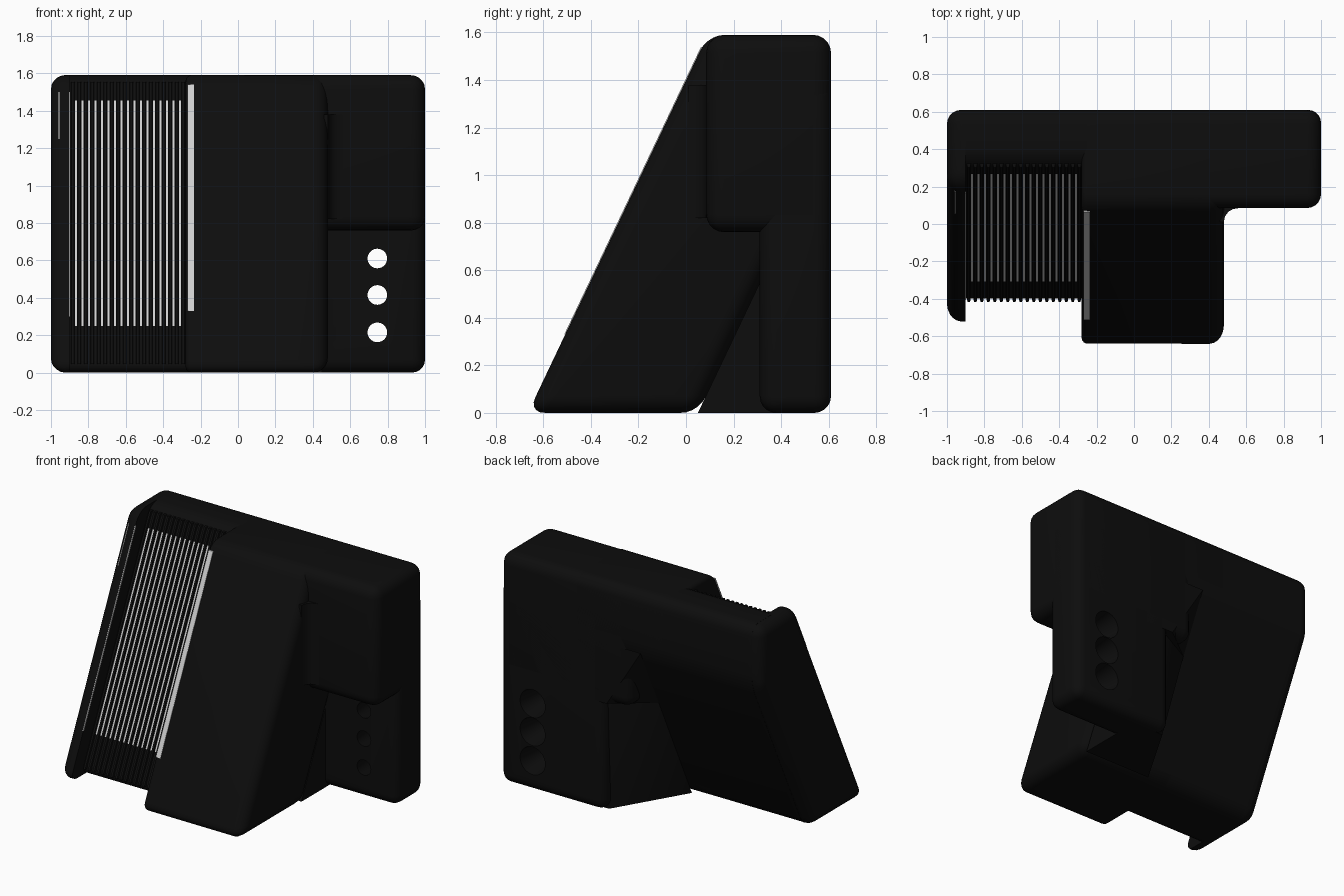
import bpy, bmesh, math
from mathutils import Matrix, Vector

if "Cube" in bpy.data.objects:
    bpy.data.objects.remove(bpy.data.objects["Cube"], do_unlink=True)

SLOPE = 0.4755      # y travelled per unit of height on the sloping faces
TOP = 1.59
BACK = 0.61


def material(name, rgb):
    m = bpy.data.materials.new(name)
    m.use_nodes = True
    col = (*rgb, 1.0)
    m.diffuse_color = col
    bsdf = next(n for n in m.node_tree.nodes if n.type == 'BSDF_PRINCIPLED')
    bsdf.inputs["Base Color"].default_value = col
    return m


black = material("matte black", (0.004, 0.004, 0.004))
light = material("light grey", (0.62, 0.62, 0.62))


def finish(bm, name, mat):
    bmesh.ops.recalc_face_normals(bm, faces=bm.faces[:])
    me = bpy.data.meshes.new(name)
    bm.to_mesh(me)
    bm.free()
    me.materials.append(mat)
    ob = bpy.data.objects.new(name, me)
    bpy.context.collection.objects.link(ob)
    return ob


def prism(name, pts, x0, x1, r, end0=None, end1=None):
    """Extrude a (y, z) profile along x, round its corners by r and its ends by end0 / end1."""
    bm = bmesh.new()
    a = [bm.verts.new((x0, y, z)) for y, z in pts]
    b = [bm.verts.new((x1, y, z)) for y, z in pts]
    bm.faces.new(a)
    bm.faces.new(b[::-1])
    n = len(pts)
    for i in range(n):
        j = (i + 1) % n
        bm.faces.new((a[i], b[i], b[j], a[j]))
    bmesh.ops.recalc_face_normals(bm, faces=bm.faces[:])

    def at(e, x):
        return all(abs(v.co.x - x) < 1e-5 for v in e.verts)

    def bevel(edges, w):
        bmesh.ops.bevel(bm, geom=edges, offset=w, offset_type='OFFSET', segments=5,
                        profile=0.5, affect='EDGES', clamp_overlap=True)

    first = [e for e in bm.edges
             if (at(e, x0) and end0 == r) or (at(e, x1) and end1 == r)
             or not (at(e, x0) or at(e, x1))]
    bevel(first, r)
    for x, w in ((x0, end0), (x1, end1)):
        if w and w != r:
            bevel([e for e in bm.edges if at(e, x)], w)
    return finish(bm, name, black)


def hull(name, pts):
    bm = bmesh.new()
    for p in pts:
        bm.verts.new(p)
    bmesh.ops.convex_hull(bm, input=bm.verts[:])
    return finish(bm, name, black)


def slope_bar(bm, x0, x1, front, back, z0, z1, inset=0.0):
    """Add a bar lying along the slope; front and back are its y at ground level."""
    v = [bm.verts.new((x, c + SLOPE * z, z)) for z in (z0, z1)
         for x, c in ((x0, back), (x0 + inset, front), (x1 - inset, front), (x1, back))]
    for idx in ((0, 1, 2, 3), (4, 5, 6, 7), (0, 1, 5, 4), (1, 2, 6, 5), (2, 3, 7, 6), (3, 0, 4, 7)):
        bm.faces.new([v[i] for i in idx])


def side_profile(front):
    """Leaning profile with the undercut back."""
    return [(front, 0), (front + SLOPE * TOP, TOP), (BACK, TOP),
            (BACK, (BACK - 0.05) / SLOPE), (0.05, 0)]


# Leaning body: side lip, grille bed and thick centre wedge
prism("side_lip", side_profile(-0.546), -1.0, -0.9, 0.075, end0=0.075)
prism("grille_bed", side_profile(-0.425), -0.93, 0.0, 0.075)
prism("centre_wedge", side_profile(-0.665), -0.28, 0.48, 0.075, end0=0.03, end1=0.075)

# Upper block beside the wedge, and the thinner panel below it
prism("upper_block", [(0.085, 0.76), (0.085, TOP), (BACK, TOP), (BACK, 0.76)],
      0.0, 1.0, 0.075, end0=0.075, end1=0.075)
panel = prism("lower_panel", [(0.31, 0), (0.31, 1.4), (BACK, 1.4), (BACK, 0)],
              0.2, 1.0, 0.07, end0=0.07, end1=0.07)

# Three flared holes through the panel
bm = bmesh.new()
for z in (0.215, 0.415, 0.61):
    m = Matrix.Translation(Vector((0.745, 0.46, z))) @ Matrix.Rotation(-math.pi / 2, 4, 'X')
    bmesh.ops.create_cone(bm, cap_ends=True, segments=40, radius1=0.051, radius2=0.097,
                          depth=0.32, matrix=m)
cutter = finish(bm, "hole_cutter", black)
cutter.hide_render = True
mod = panel.modifiers.new("holes", 'BOOLEAN')
mod.operation = 'DIFFERENCE'
mod.solver = 'EXACT'
mod.object = cutter
bpy.context.view_layer.objects.active = panel
bpy.ops.object.modifier_apply(modifier=mod.name)
bpy.data.objects.remove(cutter, do_unlink=True)

# Solid mass behind the wedge, bounding the undercut
mid_y = 0.05 + SLOPE * 0.76
hull("rear_core_lower", [(-0.08, 0.05, 0), (0.21, 0.54, 0), (0.2, 0.56, 0.76), (-0.08, mid_y, 0.76),
                         (0.45, 0.05, 0), (0.45, 0.54, 0), (0.45, 0.56, 0.76), (0.45, mid_y, 0.76)])
hull("rear_core_upper", [(-0.08, mid_y, 0.76), (0.18, BACK, 0.76), (-0.08, BACK, 1.178),
                         (0.4, mid_y, 0.76), (0.4, BACK, 0.76), (0.4, BACK, 1.178)])

# Concave fillet between wedge and upper block
fillet = [(0.46, 0.01), (0.48, 0.01), (0.486, 0.04), (0.505, 0.066), (0.53, 0.08),
          (0.56, 0.085), (0.56, 0.12), (0.46, 0.12)]
bm = bmesh.new()
f = bm.faces.new([bm.verts.new((x, y, 0.82)) for x, y in fillet])
up = bmesh.ops.extrude_face_region(bm, geom=[f])
bmesh.ops.translate(bm, vec=(0, 0, 0.56),
                    verts=[g for g in up["geom"] if isinstance(g, bmesh.types.BMVert)])
finish(bm, "corner_fillet", black)

# Grille ribs with light slits between them
PITCH, FIRST, COUNT = 0.03475, -0.866, 17
ribs, slits = bmesh.new(), bmesh.new()
for i in range(COUNT + 1):
    x = FIRST + PITCH * (i - 0.5)
    slope_bar(ribs, x - 0.0118, x + 0.0118, -0.438, -0.41, 0.045, 1.555, inset=0.005)
for i in range(COUNT):
    x = FIRST + PITCH * i
    slope_bar(slits, x - 0.0065, x + 0.0065, -0.4275, -0.4205, 0.25, 1.455)
finish(ribs, "grille_ribs", black)
finish(slits, "grille_slits", light)

# Light strip along the wedge edge, and fine lines on the lip
bm = bmesh.new()
slope_bar(bm, -0.27, -0.235, -0.669, -0.660, 0.33, 1.54)
finish(bm, "edge_strip", light)
bm = bmesh.new()
slope_bar(bm, -0.960, -0.954, -0.541, -0.533, 1.25, 1.5)
slope_bar(bm, -0.904, -0.899, -0.548, -0.540, 0.3, 1.5)
finish(bm, "lip_lines", light)

# Smooth shading with sharp edges kept
bpy.ops.object.select_all(action='DESELECT')
for ob in bpy.context.collection.objects:
    if ob.type == 'MESH':
        ob.select_set(True)
        bpy.context.view_layer.objects.active = ob
bpy.ops.object.shade_smooth_by_angle(angle=math.radians(35))
